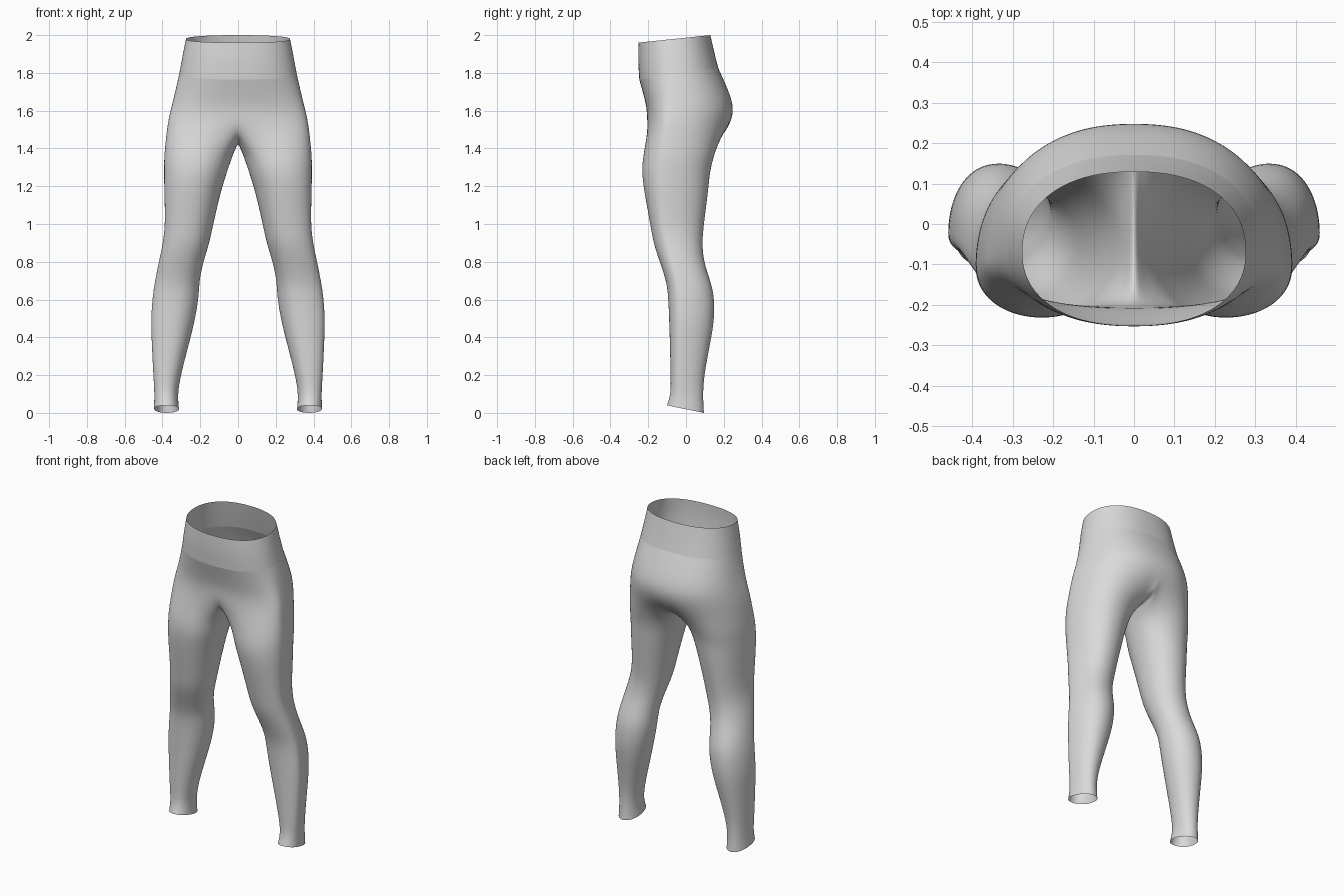
import bpy
import math
from mathutils import Vector

if "Cube" in bpy.data.objects:
    bpy.data.objects.remove(bpy.data.objects["Cube"])

N = 24        # points round a leg
HALF = 18     # segments of a half hip ring, front centre to back centre

fabric = bpy.data.materials.new("light grey fabric")
fabric.diffuse_color = (0.7, 0.7, 0.7, 1)
fabric.use_nodes = True
fabric.node_tree.nodes["Principled BSDF"].inputs["Base Color"].default_value = fabric.diffuse_color


def spow(v, e):
    return math.copysign(abs(v) ** e, v)


def hip_ring(z_front, z_back, w, front, back, seam):
    """Half ring on the +x side, from front centre round to back centre."""
    pts = []
    for i in range(HALF + 1):
        t = math.pi * i / HALF
        s, c = max(0.0, math.sin(t)), math.cos(t)
        if i in (0, HALF):
            s = 0.0
        y = seam - spow(c, 0.9) * ((seam - front) if c > 0 else (back - seam))
        z = z_front + (z_back - z_front) * (y - front) / (back - front)
        pts.append(Vector((w * s ** 0.87, y, z)))
    return pts


def leg_ring(z_front, z_back, x_in, x_out, front, back, seam):
    """Full leg ring, starting at the inner front; widest at the side seam."""
    cx, w, mid = (x_in + x_out) / 2, (x_out - x_in) / 2, (front + back) / 2
    pts = []
    for i in range(N):
        t = math.radians(-45 + 360 / N * i)
        s, c = math.sin(t), math.cos(t)
        cy = seam if s > 0 else mid
        y = cy - spow(c, 0.95) * ((cy - front) if c > 0 else (back - cy))
        z = z_front + (z_back - z_front) * (y - front) / (back - front)
        pts.append(Vector((cx + w * spow(s, 0.95), y, z)))
    return pts


def loft(name, strips):
    """Join rings (top to bottom) of each strip, mirror and smooth."""
    verts, faces, index = [], [], {}

    def vid(p):
        key = tuple(round(a, 5) for a in p)
        if key not in index:
            index[key] = len(verts)
            verts.append(key)
        return index[key]

    for rings, closed in strips:
        for up, low in zip(rings, rings[1:]):
            n = len(up)
            for i in range(n if closed else n - 1):
                j = (i + 1) % n
                faces.append([vid(p) for p in (low[i], low[j], up[j], up[i])])
    mesh = bpy.data.meshes.new(name)
    mesh.from_pydata(verts, [], faces)
    mesh.materials.append(fabric)
    for p in mesh.polygons:
        p.use_smooth = True
    ob = bpy.data.objects.new(name, mesh)
    bpy.context.collection.objects.link(ob)
    mirror = ob.modifiers.new("mirror", 'MIRROR')
    mirror.use_clip = True
    sub = ob.modifiers.new("smooth", 'SUBSURF')
    sub.levels = sub.render_levels = 2
    return ob


# Waistband: top rim down to the waist seam
band = [hip_ring(*r) for r in (
    (1.96, 2.00, .277, -.252, .130, -.07),
    (1.87, 1.91, .295, -.255, .150, -.07),
    (1.765, 1.825, .313, -.248, .172, -.065))]
loft("waistband", [(band, False)])

# Hips: waist seam down to the level where the legs divide
hips = [band[-1]] + [hip_ring(*r) for r in (
    (1.68, 1.71, .336, -.224, .225, -.07),
    (1.61, 1.62, .355, -.207, .255, -.08),
    (1.54, 1.54, .373, -.207, .243, -.09))]

# Crotch: U-shaped centre line closing the top ring of the leg
base = hips[-1]
mid, half = (base[0].y + base[-1].y) / 2, (base[-1].y - base[0].y) / 2
crotch = []
for k in range(1, N - HALF):
    a = math.pi * k / (N - HALF)
    crotch.append(Vector((0, mid + half * math.cos(a),
                          1.54 - 0.115 * math.sin(a) ** 0.8)))
top = base + crotch

# Legs: thigh, knee, calf and hem
legs = [leg_ring(*r) for r in (
    (1.36, 1.36, .028, .393, -.228, .150, -.10),
    (1.28, 1.28, .055, .393, -.236, .128, -.105),
    (1.18, 1.18, .088, .392, -.224, .120, -.11),
    (1.00, 1.00, .130, .386, -.190, .096, -.11),
    (0.90, 0.90, .150, .398, -.174, .086, -.09),
    (0.80, 0.80, .183, .420, -.140, .095, -.06),
    (0.70, 0.70, .204, .440, -.105, .130, -.035),
    (0.62, 0.62, .206, .453, -.095, .151, -.025),
    (0.50, 0.50, .225, .462, -.090, .152, -.025),
    (0.38, 0.38, .255, .458, -.086, .132, -.027),
    (0.20, 0.20, .303, .449, -.082, .096, -.03),
    (0.10, 0.09, .320, .442, -.080, .090, -.025),
    (0.04, 0.00, .312, .446, -.102, .096, -.02))]
between = [p.lerp(q, 0.5) for p, q in zip(top, legs[0])]
loft("hips_and_legs", [(hips, False), ([top, between] + legs, True)])
